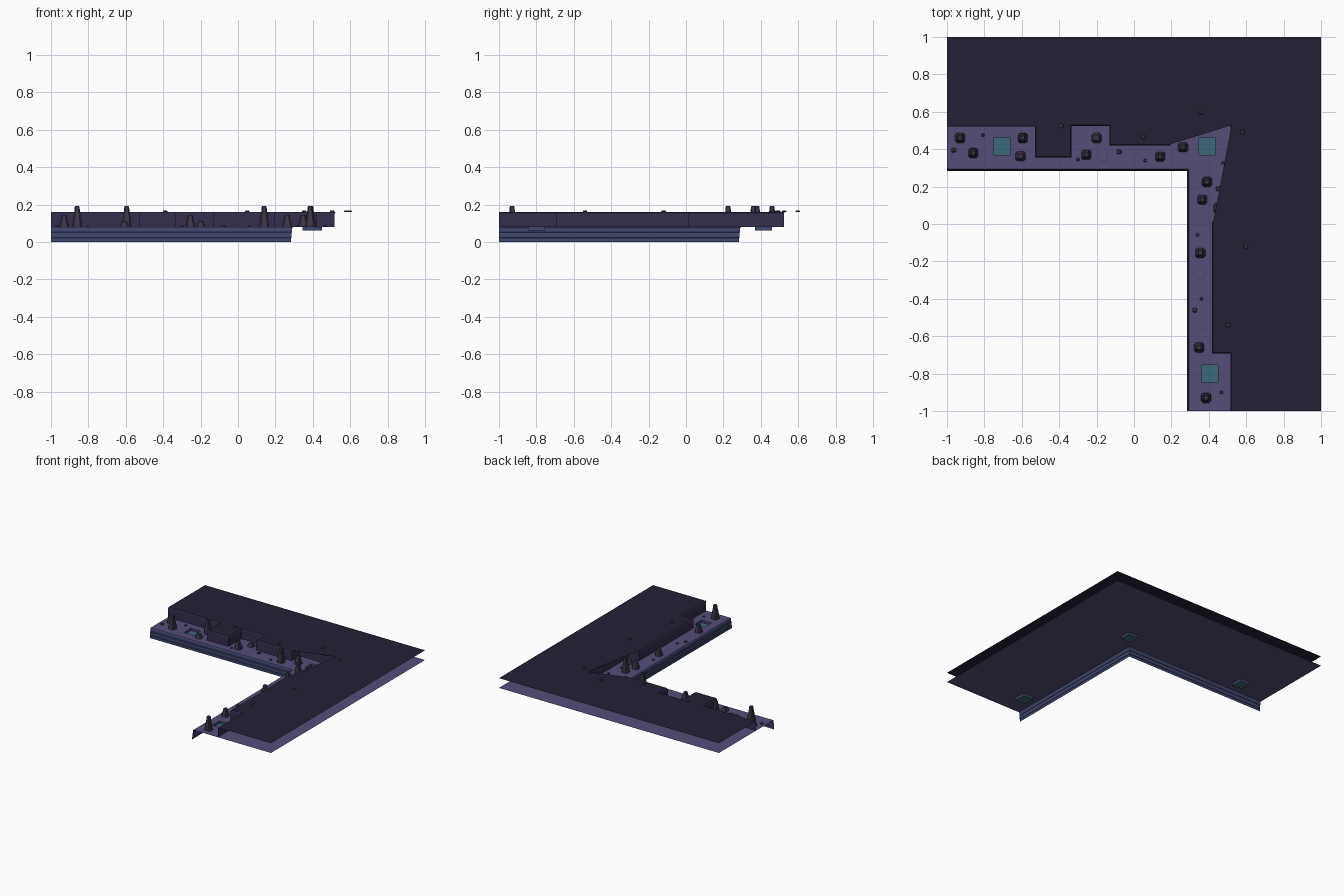
import bpy
import bmesh
from mathutils import Vector

if "Cube" in bpy.data.objects:
    bpy.data.objects.remove(bpy.data.objects["Cube"])


def material(name, rgb):
    m = bpy.data.materials.new(name)
    m.diffuse_color = (*rgb, 1)
    m.use_nodes = True
    m.node_tree.nodes["Principled BSDF"].inputs["Base Color"].default_value = m.diffuse_color
    return m


PLATEAU = material("plateau_dark", (0.019, 0.014, 0.036))
CLIFF = material("cliff_purple", (0.035, 0.026, 0.075))
LEDGE = material("ledge_purple", (0.09, 0.075, 0.19))
WALL = material("wall_blue", (0.05, 0.065, 0.16))
TEAL = material("pool_teal", (0.045, 0.14, 0.19))
ROCK = material("rock", (0.045, 0.035, 0.065))


def finish(bm, name, mat):
    me = bpy.data.meshes.new(name)
    bm.to_mesh(me)
    bm.free()
    me.materials.append(mat)
    ob = bpy.data.objects.new(name, me)
    bpy.context.collection.objects.link(ob)
    return ob


def offset(path, d):
    """Shift an axis-aligned open path to its left by d, mitring corners."""
    p = [Vector(q) for q in path]
    normals = []
    for a, b in zip(p, p[1:]):
        t = (b - a).normalized()
        normals.append(Vector((-t.y, t.x)))
    out = [p[0] + normals[0] * d]
    for i in range(1, len(p) - 1):
        out.append(p[i] + (normals[i - 1] + normals[i]) * d)
    out.append(p[-1] + normals[-1] * d)
    return out


def sweep_wall(name, path, profile, mat):
    """Strip of quads along path; profile holds (inset, height)."""
    bm = bmesh.new()
    rows = [[bm.verts.new((q.x, q.y, z)) for q in offset(path, d)] for d, z in profile]
    for lo, hi in zip(rows, rows[1:]):
        for i in range(len(lo) - 1):
            bm.faces.new((lo[i], lo[i + 1], hi[i + 1], hi[i]))
    return finish(bm, name, mat)


Z1, Z2 = 0.08, 0.16
PIT_R = 0.045
pits = [(-0.705, 0.415), (0.39, 0.415), (0.405, -0.8)]

# Lower wall with a slightly projecting foot
sweep_wall("lower_wall", [(-1, 0.283), (0.283, 0.283), (0.283, -1)],
           [(0, 0), (0, 0.02), (0.003, 0.024), (0.003, 0.05), (0.006, 0.054),
            (0.006, 0.072), (0.011, Z1)], WALL)

# Ledge floor: full L sheet with square holes for the pits
xs = sorted({-1, 0.294, 1} | {x + s * PIT_R for x, y in pits for s in (-1, 1)})
ys = sorted({-1, 0.294, 1} | {y + s * PIT_R for x, y in pits for s in (-1, 1)})
bm = bmesh.new()
for x0, x1 in zip(xs, xs[1:]):
    for y0, y1 in zip(ys, ys[1:]):
        cx, cy = (x0 + x1) / 2, (y0 + y1) / 2
        in_pit = any(abs(cx - x) < PIT_R and abs(cy - y) < PIT_R for x, y in pits)
        if (cx > 0.294 or cy > 0.294) and not in_pit:
            bm.faces.new([bm.verts.new((x, y, Z1)) for x, y in
                          ((x0, y0), (x1, y0), (x1, y1), (x0, y1))])
bmesh.ops.remove_doubles(bm, verts=bm.verts, dist=1e-5)
finish(bm, "ledge_floor", LEDGE)

# Pits: side walls and teal bottom
for i, (x, y) in enumerate(pits):
    corners = [(x - PIT_R, y - PIT_R), (x + PIT_R, y - PIT_R),
               (x + PIT_R, y + PIT_R), (x - PIT_R, y + PIT_R)]
    bm = bmesh.new()
    lo = [bm.verts.new((*c, 0.06)) for c in corners]
    hi = [bm.verts.new((*c, Z1)) for c in corners]
    bm.faces.new(lo)
    for k in range(4):
        j = (k + 1) % 4
        f = bm.faces.new((lo[j], lo[k], hi[k], hi[j]))
        f.material_index = 1
    finish(bm, f"pit_{i}", TEAL).data.materials.append(WALL)

# Upper cliff face and plateau sheet
rim = [(-1, 0.52), (-0.53, 0.52), (-0.53, 0.355), (-0.335, 0.355), (-0.335, 0.523),
       (-0.13, 0.523), (-0.13, 0.42), (0.195, 0.42), (0.195, 0.523), (0.517, 0.523),
       (0.517, 0.013), (0.418, 0.013), (0.418, -0.692), (0.517, -0.692), (0.517, -1)]
for i in range(1, len(rim)):  # keep every step exactly axis aligned
    a, b = rim[i - 1], rim[i]
    rim[i] = (b[0], a[1]) if abs(b[0] - a[0]) > abs(b[1] - a[1]) else (a[0], b[1])
sweep_wall("upper_cliff", rim, [(0, Z1), (0, 0.152), (0.005, Z2)], CLIFF)
bm = bmesh.new()
outline = [tuple(q) for q in offset(rim, 0.005)] + [(1, -1), (1, 1), (-1, 1)]
f = bm.faces.new([bm.verts.new((x, y, Z2)) for x, y in outline])
bmesh.ops.triangulate(bm, faces=[f])
finish(bm, "plateau", PLATEAU)


def rock(name, x, y, z, rings, mat):
    """Tapered stack of corner-cut squares; rings hold (half width, height)."""
    bm = bmesh.new()
    prev = None
    for r, h in rings:
        c = r * 0.65
        pts = [(r, -c), (r, c), (c, r), (-c, r), (-r, c), (-r, -c), (-c, -r), (c, -r)]
        ring = [bm.verts.new((x + px, y + py, z + h)) for px, py in pts]
        if prev:
            for k in range(8):
                j = (k + 1) % 8
                bm.faces.new((prev[k], prev[j], ring[j], ring[k]))
        prev = ring
    bm.faces.new(prev)
    return finish(bm, name, mat)


# Stalagmites grouped by height
spikes = {
    0.112: [(-0.86, 0.38), (-0.595, 0.46), (0.14, 0.36), (0.39, 0.225), (0.385, -0.93)],
    0.065: [(-0.93, 0.46), (-0.255, 0.37), (0.262, 0.41), (0.365, 0.13),
            (0.355, -0.155), (0.348, -0.66)],
    0.032: [(-0.607, 0.362), (-0.2, 0.46), (0.45, 0.085)],
}
for h, spots in spikes.items():
    for x, y in spots:
        rock("stalagmite", x, y, Z1, [(0.026, 0), (0.023, h * 0.3), (0.015, h * 0.75),
                                      (0.013, h * 0.95), (0.010, h)], ROCK)

# Pebbles on the ledge and on the plateau
low = [(-0.965, 0.395), (-0.807, 0.475), (-0.3, 0.345), (-0.08, 0.385), (0.06, 0.34),
       (0.475, 0.325), (0.45, 0.188), (0.34, -0.06), (0.36, -0.4), (0.325, -0.46), (0.467, -0.9)]
high = [(-0.39, 0.525), (0.05, 0.468), (0.355, 0.598), (0.58, 0.492), (0.598, -0.12), (0.503, -0.54)]
for spots, z in ((low, Z1), (high, Z2)):
    for k, (x, y) in enumerate(spots):
        r = 0.012 if z == Z2 or k % 3 == 0 else 0.008
        rock("pebble", x, y, z, [(r, 0), (r, 0.005), (r * 0.7, 0.008)], ROCK)

# Thin floor cracks
for x, y in [(-0.16, 0.35), (0.36, -0.28), (0.36, -0.56)]:
    bm = bmesh.new()
    pts = [(-0.02, -0.015), (0.014, -0.008), (0.017, 0.018)]
    rows = [[bm.verts.new((x + px + s, y + py - s, Z1 + 0.001)) for s in (-0.001, 0.001)]
            for px, py in pts]
    for a, b in zip(rows, rows[1:]):
        bm.faces.new((a[0], a[1], b[1], b[0]))
    finish(bm, "floor_crack", CLIFF)
